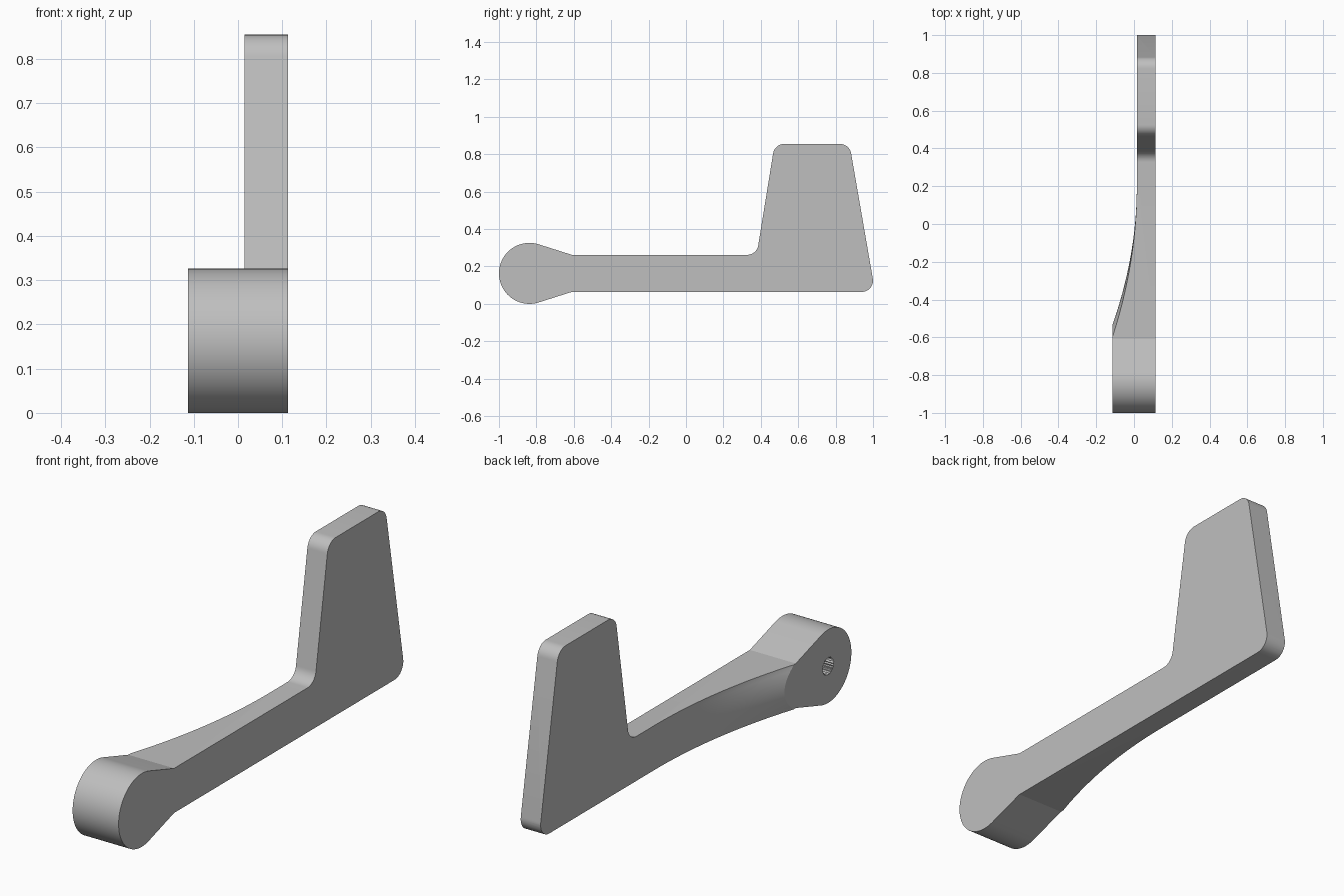
import bpy
import bmesh
from math import sin, cos, pi, radians
from mathutils import Vector

cube = bpy.data.objects.get("Cube")
if cube:
    bpy.data.objects.remove(cube)

SIDE = 0.113                 # half width of the hub
PLATE = 0.015                # inner face of the thin arm and paddle
HUB = Vector((-0.837, 0.163))
RADIUS = 0.163
BAR = 0.099                  # half height of the arm
BLEND_START, BLEND_END = -0.62, 0.2

grey = bpy.data.materials.new("plain grey")
grey.use_nodes = True
grey.diffuse_color = (0.52, 0.52, 0.52, 1)
grey.node_tree.nodes["Principled BSDF"].inputs["Base Color"].default_value = grey.diffuse_color


def make_object(name, bm):
    bmesh.ops.recalc_face_normals(bm, faces=bm.faces)
    mesh = bpy.data.meshes.new(name)
    bm.to_mesh(mesh)
    bm.free()
    mesh.materials.append(grey)
    obj = bpy.data.objects.new(name, mesh)
    bpy.context.collection.objects.link(obj)
    return obj


def extrude_profile(name, points, x0, x1):
    bm = bmesh.new()
    face = bm.faces.new([bm.verts.new((x0, y, z)) for y, z in points])
    new = bmesh.ops.extrude_face_region(bm, geom=[face])["geom"]
    bmesh.ops.translate(bm, vec=(x1 - x0, 0, 0),
                        verts=[v for v in new if isinstance(v, bmesh.types.BMVert)])
    return make_object(name, bm)


def rounded(before, corner, after, radius, steps=10):
    """Arc points that replace a corner between two straight edges."""
    corner = Vector(corner)
    a = (Vector(before) - corner).normalized()
    b = (Vector(after) - corner).normalized()
    half = a.angle(b) / 2
    centre = corner + (a + b).normalized() * radius / sin(half)
    start = corner + a * radius / (sin(half) / cos(half)) - centre
    end = corner + b * radius / (sin(half) / cos(half)) - centre
    sweep = pi - 2 * half
    return [centre + (start * sin((1 - i / steps) * sweep) + end * sin(i / steps * sweep)) / sin(sweep)
            for i in range(steps + 1)]


# Side outline: round hub, tapered neck, arm and paddle
low, high = HUB.y - BAR, HUB.y + BAR
neck = -0.61
tangent = radians(73.5)
count = 44
outline = []
for i in range(count + 1):
    a = tangent + (2 * pi - 2 * tangent) * i / count
    outline.append(HUB + RADIUS * Vector((cos(a), sin(a))))
corners = [((neck, low), 0), ((1.011, low), 0.06), ((0.874, 0.855), 0.06),
           ((0.474, 0.855), 0.06), ((0.378, high), 0.06), ((neck, high), 0)]
for i, (point, radius) in enumerate(corners):
    if radius:
        outline += rounded(corners[i - 1][0], point, corners[i + 1][0], radius)
    else:
        outline.append(Vector(point))
crank = extrude_profile("crank_arm", outline, -SIDE, SIDE)


# Cutter that thins the arm with a bowed, sweeping surface
def surface_x(y, z):
    t = min(1, abs(z - HUB.y) / BAR)
    run = max(0, BLEND_END - y)
    return PLATE - run ** 2 * (0.2 + 0.04 * (1 - t * t))


rows = [BLEND_START + (BLEND_END - BLEND_START) * i / 32 for i in range(33)] + [1.1]
heights = [-0.1] + [HUB.y + 0.105 * (i / 8 - 1) for i in range(17)] + [1.0]
bm = bmesh.new()
grid = [[bm.verts.new((surface_x(y, z), y, z)) for z in heights] for y in rows]
for r0, r1 in zip(grid, grid[1:]):
    for j in range(len(heights) - 1):
        bm.faces.new((r0[j], r0[j + 1], r1[j + 1], r1[j]))
new = bmesh.ops.extrude_face_region(bm, geom=bm.faces[:])["geom"]
for v in new:
    if isinstance(v, bmesh.types.BMVert):
        v.co.x = -0.4
thinning = make_object("thinning_cutter", bm)

# Cutter for the blind, serrated shaft socket
teeth = 24
star = []
for i in range(teeth * 2):
    r = 0.04 if i % 2 else 0.035
    a = pi * i / teeth
    star.append(HUB + r * Vector((cos(a), sin(a))))
socket = extrude_profile("socket_cutter", star, -0.2, 0.03)

# Cut, apply and remove the cutters
bpy.ops.object.select_all(action='DESELECT')
crank.select_set(True)
bpy.context.view_layer.objects.active = crank
for cutter in (thinning, socket):
    cutter.hide_render = True
    mod = crank.modifiers.new(cutter.name, 'BOOLEAN')
    mod.operation = 'DIFFERENCE'
    mod.solver = 'EXACT'
    mod.object = cutter
    bpy.ops.object.modifier_apply(modifier=mod.name)
    bpy.data.objects.remove(cutter)
bpy.ops.object.shade_smooth_by_angle(angle=radians(14))
